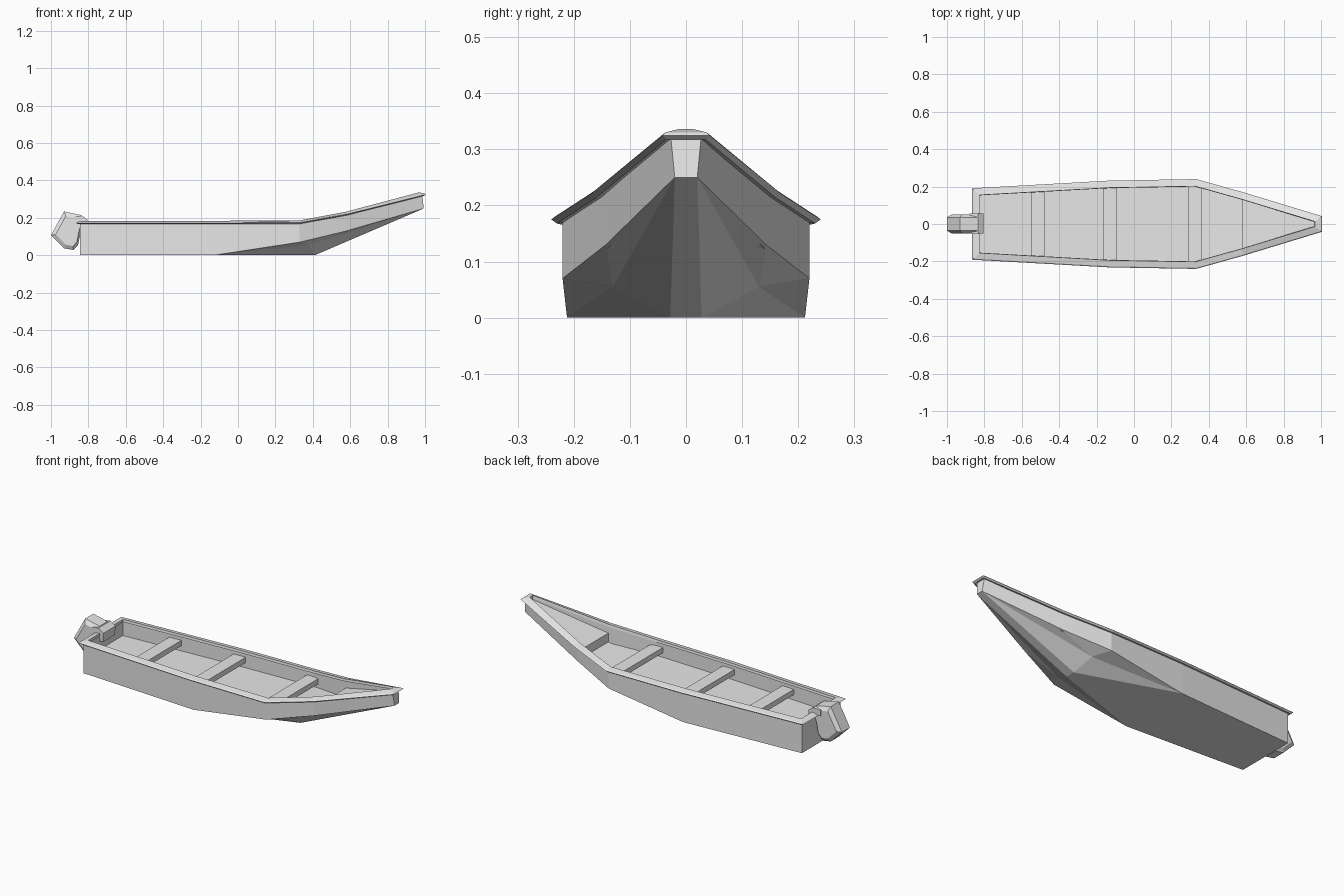
import bpy
import bmesh
from mathutils import Vector

cube = bpy.data.objects.get("Cube")
if cube:
    bpy.data.objects.remove(cube, do_unlink=True)

grey = bpy.data.materials.new("light_grey")
grey.use_nodes = True
grey.diffuse_color = (0.8, 0.8, 0.8, 1)
grey.node_tree.nodes["Principled BSDF"].inputs["Base Color"].default_value = (0.8, 0.8, 0.8, 1)


def make(name, points, faces):
    """Mesh object from points and index faces, with outward normals."""
    bm = bmesh.new()
    verts = [bm.verts.new(p) for p in points]
    for f in faces:
        bm.faces.new([verts[i] for i in f])
    bmesh.ops.recalc_face_normals(bm, faces=bm.faces)
    mesh = bpy.data.meshes.new(name)
    bm.to_mesh(mesh)
    bm.free()
    mesh.materials.append(grey)
    obj = bpy.data.objects.new(name, mesh)
    bpy.context.scene.collection.objects.link(obj)
    return obj


def offset(loop, d):
    """Mitred outward offset in plan of a counter-clockwise loop."""
    out = []
    for i, p in enumerate(loop):
        a = (p - loop[i - 1]).to_2d().normalized()
        b = (loop[(i + 1) % len(loop)] - p).to_2d().normalized()
        na, nb = Vector((a.y, -a.x)), Vector((b.y, -b.x))
        m = (na + nb) / (1 + na.dot(nb))
        out.append(p + Vector((m.x, m.y, 0)) * d)
    return out


def loft(name, rings, closed=False, cap=False):
    """Join equal rings of points with quads."""
    n, m = len(rings[0]), len(rings)
    faces = []
    for j in range(m if closed else m - 1):
        k = (j + 1) % m
        for i in range(n):
            h = (i + 1) % n
            faces.append((j * n + i, j * n + h, k * n + h, k * n + i))
    if cap:
        faces += [tuple(range(n)), tuple(range((m - 1) * n, m * n))]
    return make(name, [p for r in rings for p in r], faces)


def both_sides(half):
    """Loop round the boat from a stern-to-bow half at -y."""
    right = [Vector((x, -y, z)) for x, y, z in half]
    left = [Vector((x, y, z)) for x, y, z in reversed(half)]
    return right + left


# Stations from stern to bow: sheer line, chine line, floor height
sheer = [(-.845, .172, .17), (-.13, .212, .17), (.33, .22, .172), (.58, .15, .218), (.985, .027, .322)]
chine = [(-.845, .172, 0), (-.13, .212, 0), (.33, .22, .07), (.58, .143, .13), (.993, .02, .25)]
floor_z = [.09, .09, .095, .125, .285]
n = len(sheer)

# Outer hull: planked sides, transom, bow plate and faceted bottom
top, low = both_sides(sheer), both_sides(chine)
knee, keel = (.38, .13, .055), (.41, .028, 0)
points = top + low
N = len(top)
faces = [(i, (i + 1) % N, N + (i + 1) % N, N + i) for i in range(N)]
keels = []
for s in (-1, 1):
    V, K = len(points), len(points) + 1
    points += [(x, s * y, z) for x, y, z in (knee, keel)]
    keels.append(K)
    S, A, C, D, B = [N + (i if s < 0 else N - 1 - i) for i in range(n)]
    faces += [(A, C, V), (A, V, K), (K, V, B), (V, C, D), (V, D, B)]
Kr, Kl = keels
faces.append((N, N + 1, Kr, Kl, 2 * N - 2, 2 * N - 1))
faces.append((Kr, N + n - 1, N + n, Kl))
make("hull", points, faces)

# Inner lining with its floor
inner_top = offset(top, -.014)
inner_low = [Vector((p.x, p.y, z)) for p, z in zip(inner_top, floor_z + floor_z[::-1])]
faces = [(i, (i + 1) % N, N + (i + 1) % N, N + i) for i in range(N)]
faces += [(N + i, N + i + 1, 2 * N - 2 - i, 2 * N - 1 - i) for i in range(n - 1)]
lining = make("inner_lining", inner_top + inner_low, faces)
lining.data.flip_normals()

# Gunwale running round the whole top edge
section = [(-.02, 0), (-.018, .014), (.014, .008), (.02, .003), (.01, -.004)]
rings = [[p + Vector((0, 0, dz)) for p in offset(top, d)] for d, dz in section]
loft("gunwale", rings, closed=True)


def half_width(x):
    """Inside half width of the boat at x."""
    pts = inner_top[:n]
    for a, b in zip(pts, pts[1:]):
        if x <= b.x:
            return -(a.y + (b.y - a.y) * (x - a.x) / (b.x - a.x))
    return -pts[-1].y


def plank(name, x0, x1, z0, z1, thick):
    """Cross plank fitted to the hull sides."""
    rings = []
    for x, z in ((x0, z0), (x1, z1)):
        w = half_width(x) + .004
        rings.append([(x, -w, z - thick), (x, w, z - thick), (x, w, z), (x, -w, z)])
    loft(name, rings, cap=True)


# Three seats and the raised bow deck
for name, x in (("rear_seat", -.515), ("middle_seat", -.128), ("front_seat", .325)):
    plank(name, x - .037, x + .037, .15, .15, .03)
plank("bow_deck", .58, .968, .18, .31, .05)

# Outboard motor: chamfered housing tilted over the stern
outline = [(-.93, .234), (-.84, .215), (-.825, .185), (-.84, .13), (-.855, .055),
           (-.88, .028), (-.93, .037), (-1, .107)]
cx = sum(p[0] for p in outline) / len(outline)
cz = sum(p[1] for p in outline) / len(outline)
rings = [[(cx + (x - cx) * s, y, cz + (z - cz) * s) for x, z in outline]
         for y, s in ((-.05, .78), (-.036, 1), (.036, 1), (.05, .78))]
loft("motor_housing", rings, cap=True)

# Clamp hooking the motor over the transom
hook = [(-.88, .205), (-.835, .212), (-.805, .19), (-.808, .14), (-.826, .14), (-.83, .175), (-.88, .175)]
loft("motor_clamp", [[(x, y, z) for x, z in hook] for y in (-.052, .056)], cap=True)
